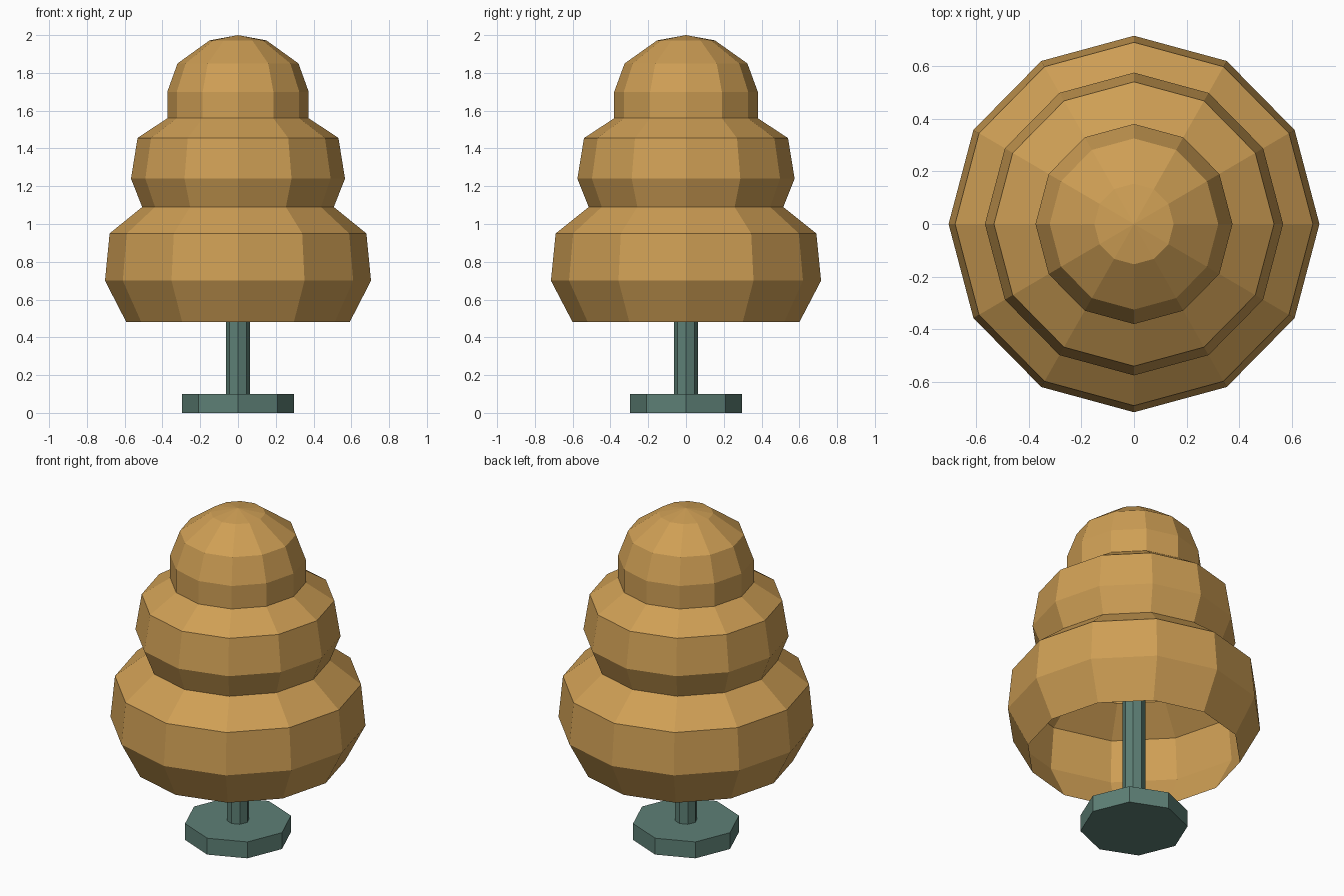
import bpy, bmesh
from math import cos, sin, tau

if "Cube" in bpy.data.objects:
    bpy.data.objects.remove(bpy.data.objects["Cube"])


def material(name, rgb):
    m = bpy.data.materials.new(name)
    m.diffuse_color = (*rgb, 1)
    m.use_nodes = True
    m.node_tree.nodes["Principled BSDF"].inputs["Base Color"].default_value = m.diffuse_color
    return m


def lathe(name, profile, sides, mat, x_scale=1.0, cap=False):
    """Revolve (radius, z) points, listed bottom to top, into a flat-faced shell."""
    bm = bmesh.new()
    rings = []
    for r, z in profile:
        if r == 0:
            rings.append([bm.verts.new((0, 0, z))] * sides)
        else:
            rings.append([bm.verts.new((r * x_scale * cos(tau * i / sides),
                                        r * sin(tau * i / sides), z))
                          for i in range(sides)])
    for a, b in zip(rings, rings[1:]):
        for i in range(sides):
            j = (i + 1) % sides
            quad = list(dict.fromkeys((a[i], a[j], b[j], b[i])))
            bm.faces.new(quad)
    if cap:
        bm.faces.new(rings[0][::-1])
        bm.faces.new(rings[-1])
    mesh = bpy.data.meshes.new(name)
    bm.to_mesh(mesh)
    bm.free()
    mesh.materials.append(mat)
    obj = bpy.data.objects.new(name, mesh)
    bpy.context.collection.objects.link(obj)
    return obj


ochre = material("warm ochre", (0.62, 0.345, 0.09))
green = material("grey green", (0.11, 0.215, 0.18))

# Three-tier shade: one thin shell, open at the bottom
shade = [(0.60, 0.48), (0.715, 0.70), (0.69, 0.95),      # lower tier
         (0.515, 1.09), (0.575, 1.24), (0.54, 1.455),    # middle tier
         (0.38, 1.56), (0.38, 1.70), (0.325, 1.85),      # dome
         (0.153, 1.972), (0, 2.0)]
lathe("tiered_shade", shade, 12, ochre, x_scale=0.985)

# Octagonal foot and the post that carries the shade
lathe("foot", [(0.297, 0), (0.297, 0.10)], 8, green, cap=True)
lathe("post", [(0.063, 0.10), (0.063, 1.97)], 8, green, cap=True)
